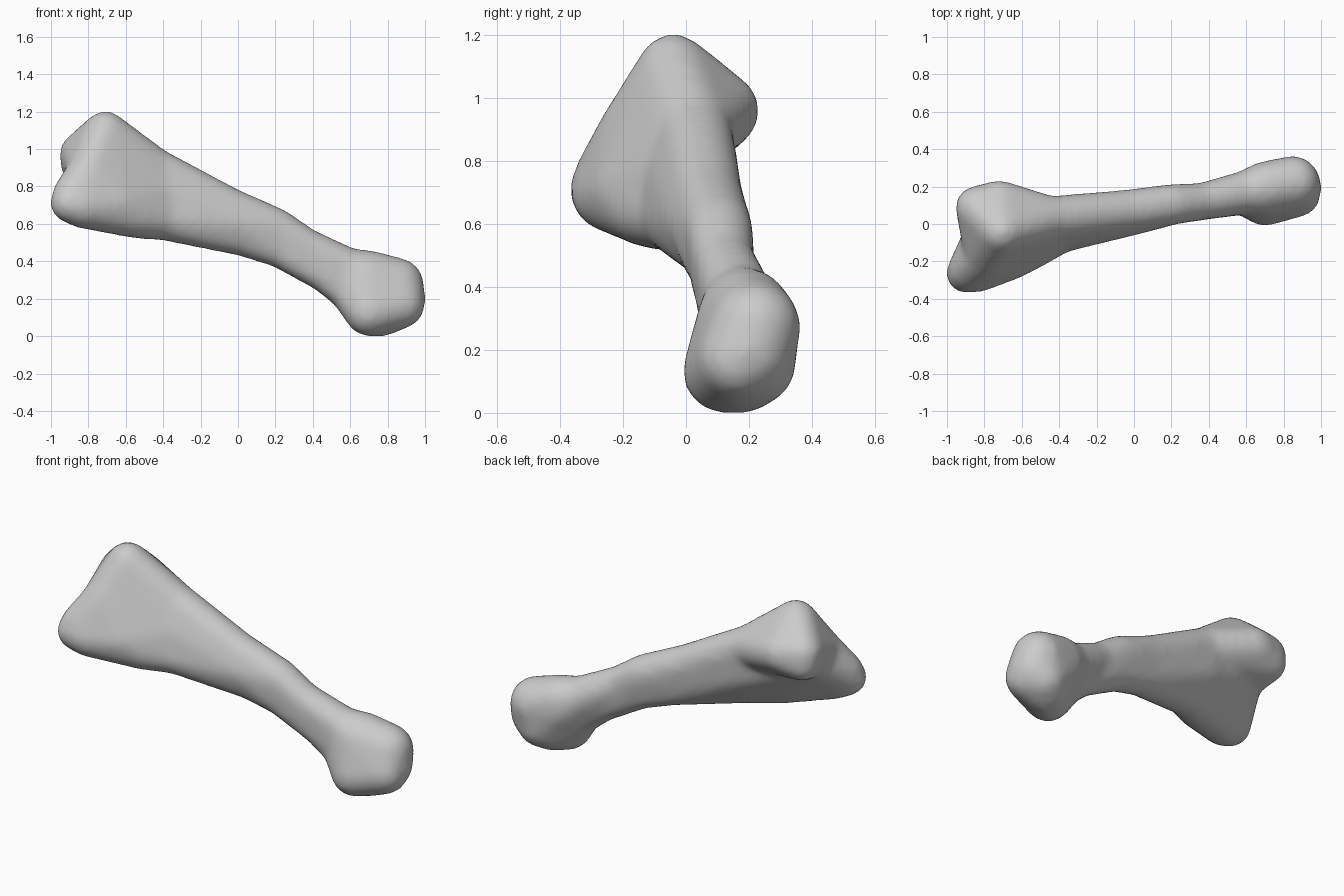
import bpy, bmesh
from mathutils import Matrix

cube = bpy.data.objects.get("Cube")
if cube:
    bpy.data.objects.remove(cube, do_unlink=True)

grey = bpy.data.materials.new("bone grey")
grey.use_nodes = True
grey.diffuse_color = (0.6, 0.6, 0.6, 1)
grey.node_tree.nodes["Principled BSDF"].inputs["Base Color"].default_value = (0.6, 0.6, 0.6, 1)


def add_hull(bm, balls):
    """Wrap a tight skin around a group of balls given as (x, y, z, radius)."""
    part = bmesh.new()
    for x, y, z, r in balls:
        bmesh.ops.create_icosphere(part, subdivisions=3, radius=r,
                                   matrix=Matrix.Translation((x, y, z)))
    res = bmesh.ops.convex_hull(part, input=part.verts[:])
    loose = {g for g in res["geom_interior"] + res["geom_unused"]
             if isinstance(g, bmesh.types.BMVert)}
    bmesh.ops.delete(part, geom=list(loose), context="VERTS")
    temp = bpy.data.meshes.new("hull")
    part.to_mesh(temp)
    part.free()
    bm.from_mesh(temp)
    bpy.data.meshes.remove(temp)


# Knobs of the broad upper end
crest = (-0.71, -0.04, 1.09, 0.115)
back_knobs = [(-0.84, 0.085, 0.975, 0.115), (-0.85, 0.1, 0.92, 0.1),
              (-0.72, 0.12, 0.96, 0.115)]
saddle = (-0.79, -0.165, 0.88, 0.12)
front_knobs = [(-0.9, -0.265, 0.71, 0.105), (-0.88, -0.24, 0.75, 0.115),
               (-0.83, -0.245, 0.695, 0.12), (-0.65, -0.165, 0.7, 0.13)]
underside = (-0.55, -0.115, 0.65, 0.128)
end_dip = (-0.81, -0.05, 0.87, 0.1)

# Shaft stations, each an upper, a middle and a lower ball
upper_shaft = [(-0.45, 0.03, 0.89, 0.12), (-0.42, 0, 0.75, 0.14),
               (-0.39, -0.04, 0.625, 0.115)]
mid_shaft = [(-0.05, 0.07, 0.685, 0.113), (0, 0.06, 0.6, 0.12),
             (0.03, 0.07, 0.525, 0.1)]
low_shaft = [(0.2, 0.105, 0.578, 0.11), (0.22, 0.1, 0.46, 0.095)]
neck = [(0.36, 0.12, 0.48, 0.1), (0.45, 0.125, 0.33, 0.09)]
collar = [(0.6, 0.17, 0.35, 0.118), (0.58, 0.14, 0.23, 0.09)]

# Knobs of the rounded lower end
outer_knobs = [(0.7, 0.195, 0.325, 0.135), (0.68, 0.17, 0.31, 0.133),
               (0.7, 0.21, 0.28, 0.125),
               (0.85, 0.22, 0.275, 0.145), (0.86, 0.2, 0.2, 0.143)]
lower_knobs = [(0.7, 0.12, 0.13, 0.132), (0.77, 0.18, 0.132, 0.134),
               (0.82, 0.225, 0.15, 0.125), (0.87, 0.165, 0.17, 0.13)]

groups = [
    [crest, end_dip, saddle] + back_knobs + upper_shaft[:1],
    [crest, end_dip, saddle] + front_knobs[-1:] + upper_shaft,
    [saddle, end_dip, underside] + front_knobs + upper_shaft,
    upper_shaft + mid_shaft,
    mid_shaft + low_shaft,
    low_shaft + neck,
    neck + collar,
    collar + outer_knobs,
    outer_knobs + lower_knobs,
    collar + lower_knobs,
]

bm = bmesh.new()
for group in groups:
    add_hull(bm, group)
mesh = bpy.data.meshes.new("bone")
bm.to_mesh(mesh)
bm.free()
mesh.materials.append(grey)
bone = bpy.data.objects.new("bone", mesh)
bpy.context.collection.objects.link(bone)

# Fuse the hulls into one skin and soften the joins
fuse = bone.modifiers.new("fuse", "REMESH")
fuse.mode = "VOXEL"
fuse.voxel_size = 0.02
fuse.use_smooth_shade = True
soften = bone.modifiers.new("soften", "SMOOTH")
soften.factor = 0.5
soften.iterations = 14
